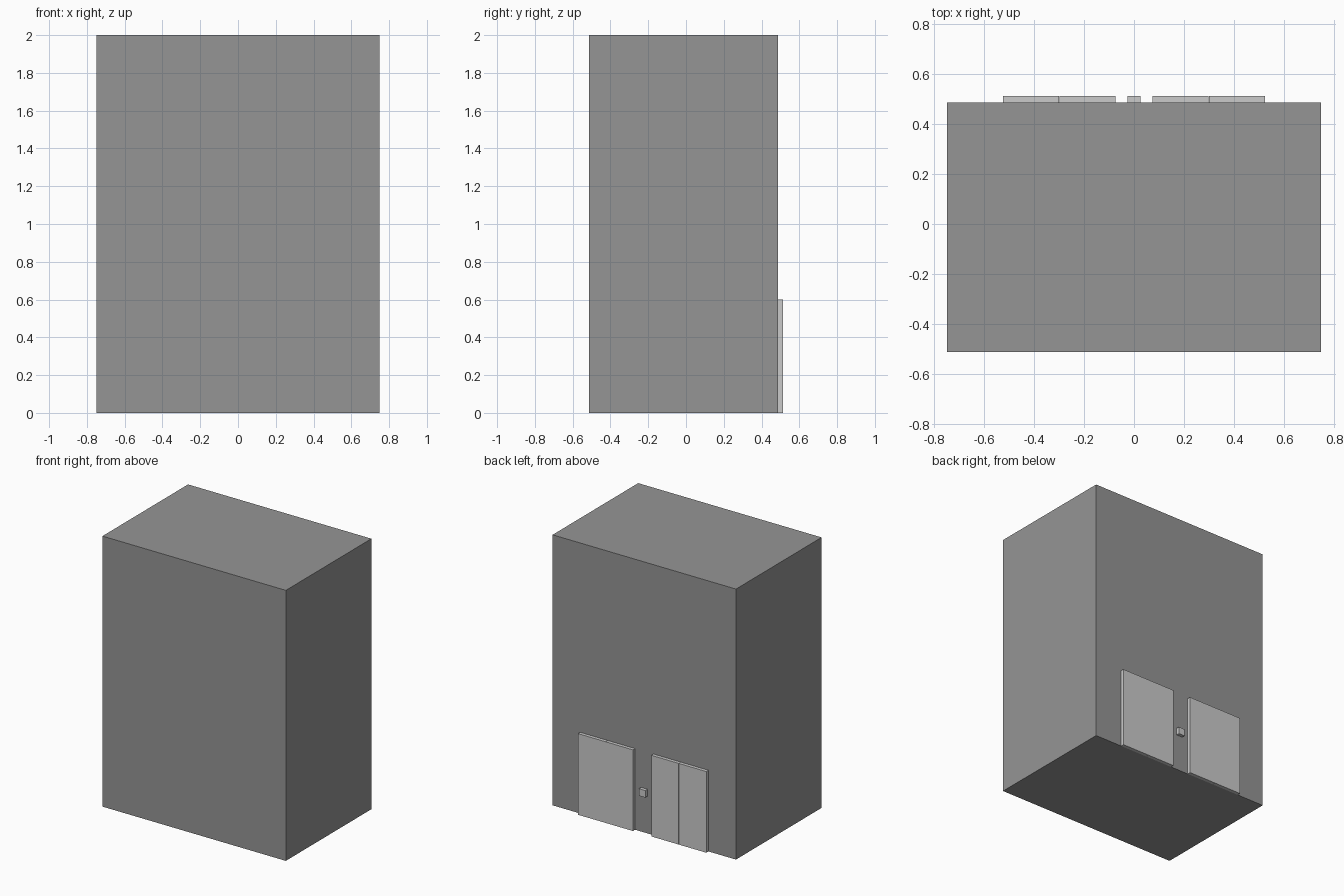
import bpy

if "Cube" in bpy.data.objects:
    bpy.data.objects.remove(bpy.data.objects["Cube"])


def box(name, x0, x1, y0, y1, z0, z1):
    bpy.ops.mesh.primitive_cube_add(size=1, location=((x0 + x1) / 2, (y0 + y1) / 2, (z0 + z1) / 2))
    ob = bpy.context.object
    ob.name = name
    ob.scale = (x1 - x0, y1 - y0, z1 - z0)
    bpy.ops.object.transform_apply(location=False, rotation=False, scale=True)
    return ob


WALL, FACE = 0.4875, 0.5125   # back wall plane and front of the fittings
GAP = 0.001                   # half of the seam between door leaves

# Solid shaft block in dark grey
dark = bpy.data.materials.new("dark_grey")
dark.diffuse_color = (0.3, 0.3, 0.3, 1)
dark.use_nodes = True
dark.node_tree.nodes["Principled BSDF"].inputs["Base Color"].default_value = dark.diffuse_color
shaft = box("shaft", -0.75, 0.75, -0.5125, WALL, 0, 2)
shaft.data.materials.append(dark)

# Two pairs of sliding door leaves on the back wall
for side, cx in (("left", -0.3), ("right", 0.3)):
    box(side + "_door_leaf_a", cx - 0.225, cx - GAP, WALL, FACE, 0, 0.6)
    box(side + "_door_leaf_b", cx + GAP, cx + 0.225, WALL, FACE, 0, 0.6)

# Call button between the doors
box("call_button", -0.026, 0.026, WALL, FACE, 0.274, 0.326)
